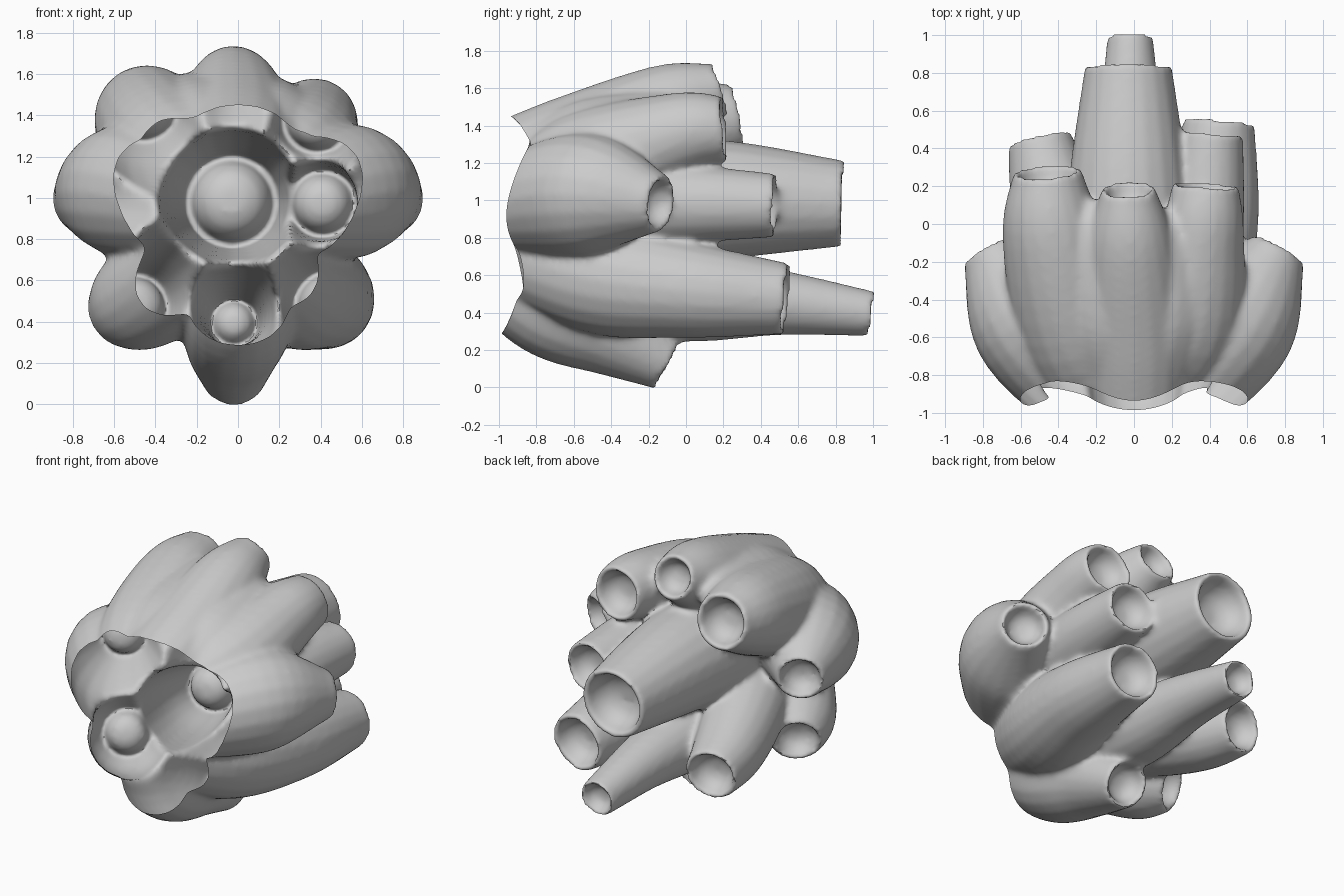
import bpy, bmesh, math
from mathutils import Vector

if "Cube" in bpy.data.objects:
    bpy.data.objects.remove(bpy.data.objects["Cube"])

SIDES = 20

def spline(pts, steps=6):
    """Smooth x, y, z, radius stations with a Catmull-Rom curve."""
    p = [Vector(q) for q in pts]
    p = [p[0] * 2 - p[1]] + p + [p[-1] * 2 - p[-2]]
    out = []
    for i in range(1, len(p) - 2):
        a, b, c, d = p[i - 1:i + 3]
        for k in range(steps):
            t = k / steps
            out.append(0.5 * (2 * b + (c - a) * t + (2 * a - 5 * b + 4 * c - d) * t * t
                              + (3 * b - a - 3 * c + d) * t ** 3))
    return out + [p[-2]]

def add_tube(bm, pts, bowl=True):
    """Closed tapering tube whose back end sinks into a bowl."""
    path = spline(pts)
    stations = []
    for i, q in enumerate(path):
        a, b = path[max(i - 1, 0)], path[min(i + 1, len(path) - 1)]
        stations.append((q.xyz, (b - a).xyz.normalized(), q.w))
    end, axis, r = stations[-1]
    if bowl:
        for scale, depth in ((0.87, 0.0), (0.77, 0.35), (0.6, 0.6), (0.3, 0.75)):
            stations.append((end - axis * depth * r, axis, r * scale))
    rings = []
    for c, t, rad in stations:
        u = t.cross(Vector((0, 0, 1))).normalized()
        v = u.cross(t)
        rings.append([bm.verts.new(c + rad * (u * math.cos(g) + v * math.sin(g)))
                      for g in (2 * math.pi * k / SIDES for k in range(SIDES))])
    for a, b in zip(rings, rings[1:]):
        for k in range(SIDES):
            n = (k + 1) % SIDES
            bm.faces.new((a[k], a[n], b[n], b[k]))
    bm.faces.new(rings[0][::-1])
    bm.faces.new(rings[-1])

bm = bmesh.new()

# Side lobes, mirrored
for s in (-1, 1):
    add_tube(bm, [(s * .04, -1.08, 1, .23), (s * .28, -.85, 1.01, .285),
                  (s * .555, -.5, 1.05, .325), (s * .77, -.13, 1, .15)])
# Crown: centre, left, right
add_tube(bm, [(0, -1.1, 1.11, .27), (0, -.6, 1.27, .31), (-.02, -.1, 1.515, .235), (-.03, .19, 1.615, .14)])
add_tube(bm, [(-.08, -1, 1.02, .2), (-.29, -.6, 1.2, .31), (-.43, -.05, 1.39, .27), (-.46, .28, 1.46, .18)])
add_tube(bm, [(.03, -1, 1, .15), (.26, -.57, 1.18, .3), (.36, -.05, 1.37, .225), (.38, .21, 1.4, .175)])
# Webbing that fills the crown valleys
add_tube(bm, [(-.1, -.75, 1.2, .27), (-.17, -.45, 1.34, .26), (-.23, -.05, 1.48, .15), (-.24, .13, 1.5, .05)], False)
add_tube(bm, [(.1, -.75, 1.2, .25), (.16, -.45, 1.33, .25), (.18, -.1, 1.46, .14), (.19, .08, 1.47, .05)], False)
# Lower right, lower left, short left stub and bottom
add_tube(bm, [(.03, -1.1, .8, .2), (.24, -.5, .62, .31), (.4, 0, .54, .26), (.45, .54, .49, .19)])
add_tube(bm, [(-.08, -.7, .8, .28), (-.3, -.2, .64, .26), (-.43, .15, .54, .225), (-.5, .45, .49, .17)])
add_tube(bm, [(-.08, -1.1, .84, .18), (-.27, -.75, .66, .26), (-.48, -.5, .52, .25), (-.6, -.34, .45, .16)])
add_tube(bm, [(0, -1.1, .72, .21), (0, -.75, .46, .27), (-.02, -.4, .31, .235), (-.02, -.09, .14, .15)])
# Long centre tube, low back tube, mid right tube
add_tube(bm, [(-.03, -1.1, 1, .36), (-.03, -.5, 1, .37), (-.03, .2, 1.02, .32), (-.03, .84, 1, .23)])
add_tube(bm, [(0, -.6, .62, .3), (-.02, 0, .5, .24), (-.02, .5, .47, .175), (-.02, 1, .41, .12)])
add_tube(bm, [(.2, -.6, 1, .3), (.36, -.05, 1, .22), (.41, .48, .99, .17)])

mesh = bpy.data.meshes.new("tube_cluster")
bmesh.ops.recalc_face_normals(bm, faces=bm.faces)
bm.to_mesh(mesh)
bm.free()
obj = bpy.data.objects.new("tube_cluster", mesh)
bpy.context.collection.objects.link(obj)
bpy.context.view_layer.objects.active = obj
obj.select_set(True)

# Fuse the tubes into one skin and soften the valleys
rm = obj.modifiers.new("fuse", 'REMESH')
rm.mode = 'VOXEL'
rm.voxel_size = 0.018
sm = obj.modifiers.new("soften", 'SMOOTH')
sm.factor = 0.5
sm.iterations = 10
for m in ("fuse", "soften"):
    bpy.ops.object.modifier_apply(modifier=m)

# Open the front with a scalloped cut, leaving a hollow shell
def scallop(v):
    g = math.atan2(v.co.z - .95, v.co.x)
    return 0.055 * math.cos(4 * g) - 0.025 * math.sin(g)

bm = bmesh.new()
bm.from_mesh(mesh)
shift = {v: scallop(v) for v in bm.verts}
for v, d in shift.items():
    v.co.y += d
bmesh.ops.bisect_plane(bm, geom=bm.verts[:] + bm.edges[:] + bm.faces[:],
                       plane_co=(0, -.905, 0), plane_no=(0, 1, 0), clear_inner=True)
for v in bm.verts:
    v.co.y -= scallop(v)
# Settle on the ground
low = min(v.co.z for v in bm.verts)
for v in bm.verts:
    v.co.z -= low
bm.to_mesh(mesh)
bm.free()
bpy.ops.object.shade_smooth_by_angle(angle=math.radians(50))
